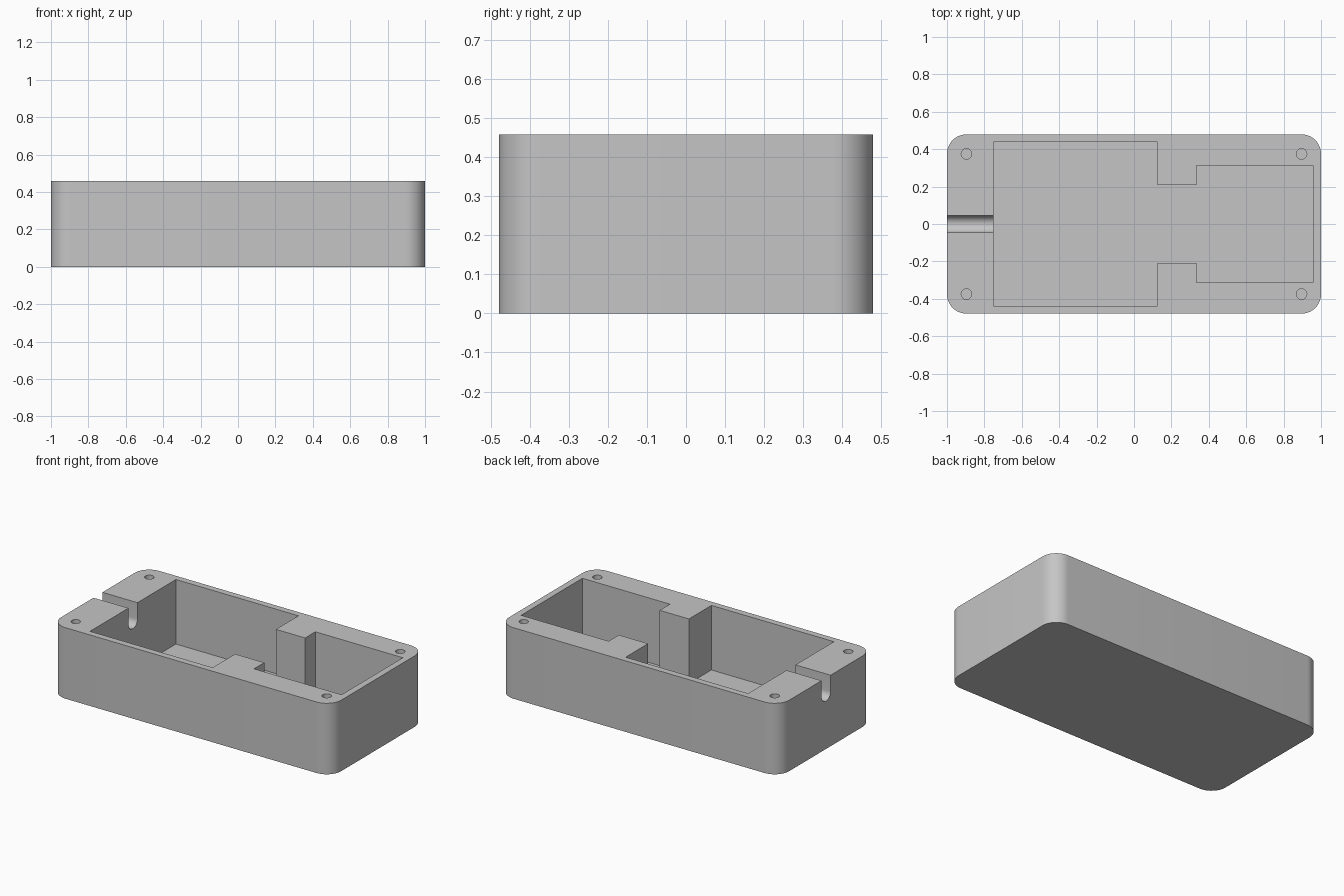
import bpy
import bmesh
from math import sin, cos, pi, radians

cube = bpy.data.objects.get("Cube")
if cube:
    bpy.data.objects.remove(cube, do_unlink=True)

MM = 1 / 48                      # case is 96 x 46 x 22 units long
LENGTH, WIDTH, HEIGHT = 96, 46, 22
WALL, CORNER = 2, 5

grey = bpy.data.materials.new("light grey plastic")
grey.use_nodes = True
colour = (0.56, 0.56, 0.56, 1)
grey.diffuse_color = colour
grey.node_tree.nodes["Principled BSDF"].inputs["Base Color"].default_value = colour


def arc(cx, cy, r, start, end, steps):
    """Points along an arc, angles in degrees."""
    angles = [radians(start + (end - start) * i / steps) for i in range(steps + 1)]
    return [(cx + r * cos(a), cy + r * sin(a)) for a in angles]


def prism(name, outline, low, high, axis="z"):
    """Extrude a closed outline along z, or a (y, z) outline along x."""
    bm = bmesh.new()
    place = (lambda a, b: (a, b, low)) if axis == "z" else (lambda a, b: (low, a, b))
    face = bm.faces.new([bm.verts.new(place(a, b)) for a, b in outline])
    new = bmesh.ops.extrude_face_region(bm, geom=[face])["geom"]
    shift = (0, 0, high - low) if axis == "z" else (high - low, 0, 0)
    bmesh.ops.translate(bm, vec=shift, verts=[v for v in new if isinstance(v, bmesh.types.BMVert)])
    bmesh.ops.recalc_face_normals(bm, faces=bm.faces)
    bmesh.ops.scale(bm, vec=(MM, MM, MM), verts=bm.verts)
    mesh = bpy.data.meshes.new(name)
    bm.to_mesh(mesh)
    bm.free()
    mesh.materials.append(grey)
    obj = bpy.data.objects.new(name, mesh)
    bpy.context.collection.objects.link(obj)
    return obj


# Outer block with rounded vertical corners
hx, hy = LENGTH / 2 - CORNER, WIDTH / 2 - CORNER
outline = []
for i, (sx, sy) in enumerate([(1, 1), (-1, 1), (-1, -1), (1, -1)]):
    outline += arc(sx * hx, sy * hy, CORNER, 90 * i, 90 * i + 90, 12)
case = prism("case_body", outline, 0, HEIGHT)

# Stepped cavity: wide bay, neck, narrow bay
half = [(-36, 21), (6, 21), (6, 10), (16, 10), (16, 15), (46, 15)]
cavity = half + [(x, -y) for x, y in reversed(half)]
cutters = [prism("cavity_cutter", cavity, WALL, HEIGHT + 2)]

# Round-bottomed cable slot through the thick end wall
slot_r, slot_z = 2.2, 17
slot = [(slot_r, HEIGHT + 2), (-slot_r, HEIGHT + 2)] + arc(0, slot_z, slot_r, 180, 360, 16)
cutters.append(prism("cable_slot_cutter", slot, -LENGTH / 2 - 1, -35, "x"))

# Blind screw holes at the corners
for sx in (-1, 1):
    for sy in (-1, 1):
        ring = arc(sx * hx, sy * hy, 1.35, 0, 360, 24)[:-1]
        cutters.append(prism("screw_hole_cutter", ring, HEIGHT - 12, HEIGHT + 2))

# Cut everything, then drop the cutters
bpy.context.view_layer.objects.active = case
for cutter in cutters:
    mod = case.modifiers.new("cut", "BOOLEAN")
    mod.operation = "DIFFERENCE"
    mod.solver = "EXACT"
    mod.object = cutter
    bpy.ops.object.modifier_apply(modifier=mod.name)
    bpy.data.objects.remove(cutter, do_unlink=True)

# Smooth the rounded corners, keep the edges crisp
bpy.ops.object.select_all(action="DESELECT")
case.select_set(True)
bpy.ops.object.shade_smooth_by_angle(angle=radians(30))
